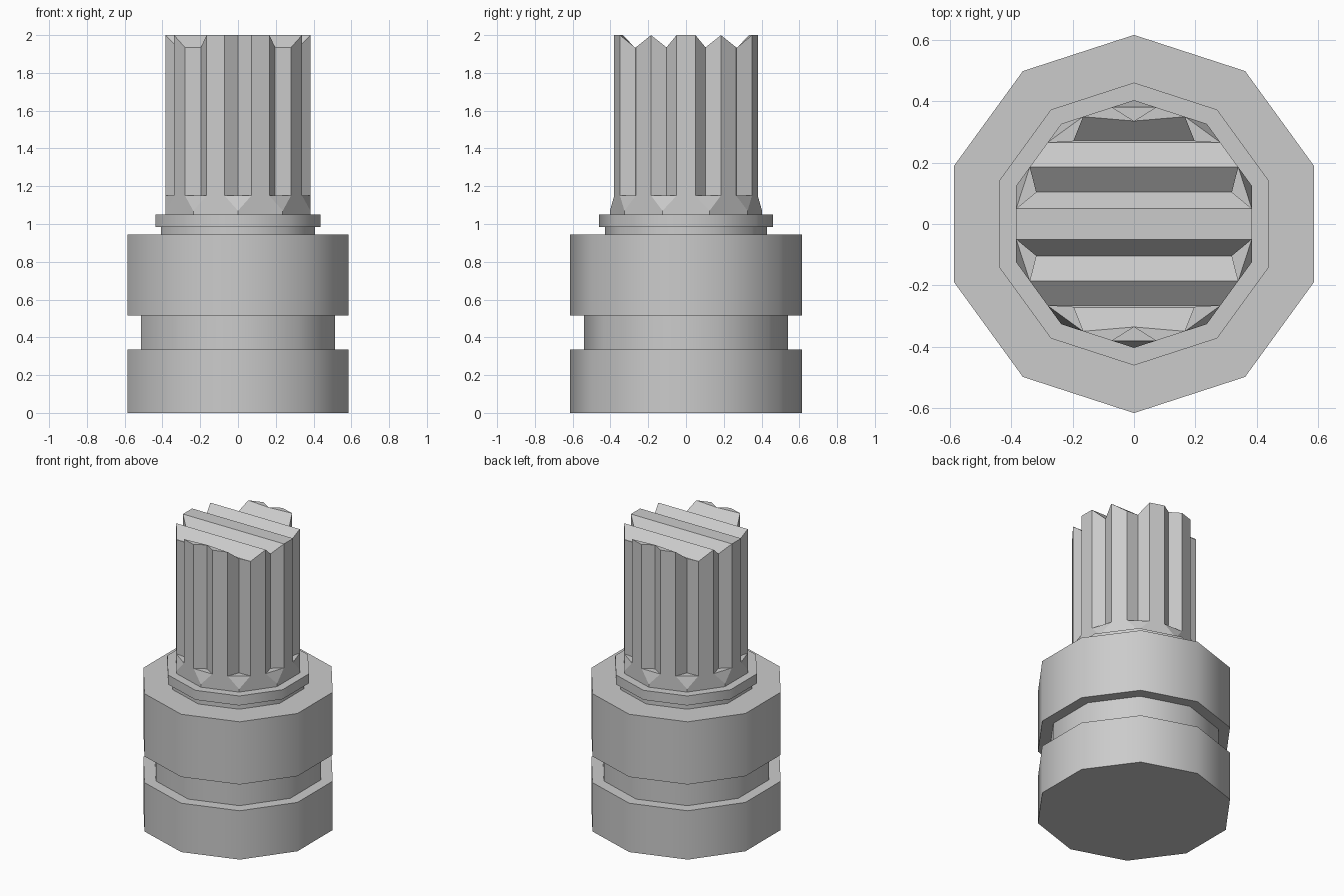
import bpy, bmesh
from math import sin, cos, pi, radians
from mathutils import Vector

SIDES = 10

if "Cube" in bpy.data.objects:
    bpy.data.objects.remove(bpy.data.objects["Cube"], do_unlink=True)

grey = bpy.data.materials.new("plain grey")
grey.use_nodes = True
grey.diffuse_color = (0.6, 0.6, 0.6, 1)
grey.node_tree.nodes["Principled BSDF"].inputs["Base Color"].default_value = (0.6, 0.6, 0.6, 1)


def corner(i, r, z=0.0):
    """Corner i of the ten-sided outline, with corner 0 facing the back."""
    a = pi / 2 - 2 * pi * i / SIDES
    return Vector((r * cos(a), r * sin(a), z))


def finish(bm, name):
    bmesh.ops.recalc_face_normals(bm, faces=bm.faces)
    mesh = bpy.data.meshes.new(name)
    bm.to_mesh(mesh)
    bm.free()
    mesh.materials.append(grey)
    obj = bpy.data.objects.new(name, mesh)
    bpy.context.collection.objects.link(obj)
    return obj


def turned(name, profile):
    """Ten-sided solid from (radius, height) pairs, bottom to top."""
    bm = bmesh.new()
    rings = [[bm.verts.new(corner(i, r, z)) for i in range(SIDES)] for r, z in profile]
    for low, high in zip(rings, rings[1:]):
        for i in range(SIDES):
            j = (i + 1) % SIDES
            bm.faces.new((low[i], low[j], high[j], high[i]))
    bm.faces.new(rings[0])
    bm.faces.new(rings[-1])
    obj = finish(bm, name)
    bpy.ops.object.select_all(action="DESELECT")
    obj.select_set(True)
    bpy.context.view_layer.objects.active = obj
    bpy.ops.object.shade_smooth_by_angle(angle=radians(40))
    return obj


# Grooved body with a stepped collar on top
turned("grooved_body", [
    (0.615, 0), (0.615, 0.335), (0.54, 0.335), (0.54, 0.515),
    (0.615, 0.515), (0.615, 0.945), (0.43, 0.945), (0.43, 0.985),
    (0.46, 0.985), (0.46, 1.05)])

# Splined shaft: a V groove on each corner, a flat tooth on each side
R, ROOT, BOTTOM, RUNOUT, TIP, TOP, DIP = 0.403, 0.335, 1.04, 1.15, 1.07, 2.0, 1.935
bm = bmesh.new()


def top_height(i, part):
    """Height of the serrated end at a groove's left edge, root or right edge."""
    if i % 5 == 0:
        return TOP
    near_end = i % 5 in (1, 4)
    outer = "right" if i in (1, 6) else "left"
    if part == "root" or (near_end and part == outer):
        return DIP
    return TOP


base, tip, low, high = [], [], [], []
for i in range(SIDES):
    c = corner(i, R)
    points = {"left": c.lerp(corner(i - 1, R), 0.3),
              "root": corner(i, ROOT),
              "right": c.lerp(corner(i + 1, R), 0.3)}
    base.append(bm.verts.new(corner(i, R, BOTTOM)))
    tip.append(bm.verts.new(corner(i, R, TIP)))
    low.append({k: bm.verts.new((p.x, p.y, RUNOUT)) for k, p in points.items()})
    high.append({k: bm.verts.new((p.x, p.y, top_height(i, k))) for k, p in points.items()})

for i in range(SIDES):
    j = (i + 1) % SIDES
    a, b = low[i], high[i]
    # Groove walls and run-out
    bm.faces.new((a["left"], a["root"], b["root"], b["left"]))
    bm.faces.new((a["root"], a["right"], b["right"], b["root"]))
    bm.faces.new((a["left"], a["right"], a["root"]))
    bm.faces.new((a["left"], tip[i], a["right"]))
    # Tooth face and foot
    bm.faces.new((a["right"], low[j]["left"], high[j]["left"], b["right"]))
    bm.faces.new((a["right"], tip[i], tip[j], low[j]["left"]))
    bm.faces.new((tip[i], base[i], base[j], tip[j]))
bm.faces.new(base)

# Serrated end: strips across the shaft joining matching outline points
outline = [high[i][k] for i in range(SIDES) for k in ("left", "root", "right")]
count = len(outline)
half = count // 2


def at(n):
    """Outline point n steps clockwise from the back groove root."""
    return outline[(1 + n) % count]


for n in range(3, half - 3):
    bm.faces.new((at(n), at(n + 1), at(-n - 1), at(-n)))
for root, step in ((0, 1), (half, -1)):
    one, two, three = (step * k for k in (1, 2, 3))
    bm.faces.new((at(root + one), at(root + two), at(root)))
    bm.faces.new((at(root - one), at(root), at(root - two)))
    bm.faces.new((at(root), at(root + two), at(root + three),
                  at(root - three), at(root - two)))
finish(bm, "splined_shaft")
